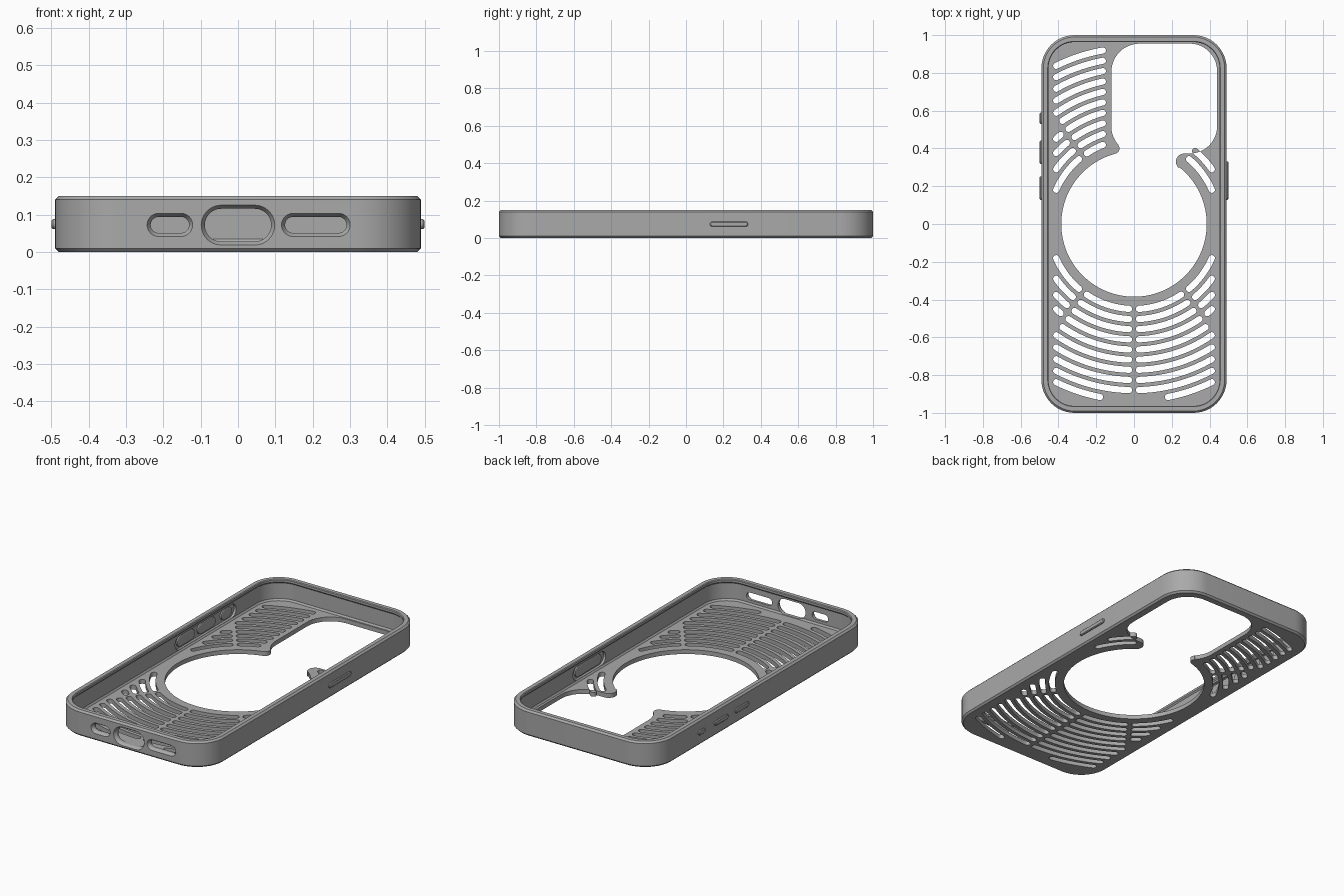
import bpy, bmesh
from math import sin, cos, radians, degrees, acos, asin, pi

cube = bpy.data.objects.get("Cube")
if cube:
    bpy.data.objects.remove(cube, do_unlink=True)

HALF_X, HALF_Y, CORNER = 0.49, 1.0, 0.175
FLOOR, INSET = 0.025, 0.037

grey = bpy.data.materials.new("matte grey")
grey.use_nodes = True
COLOUR = (0.4, 0.4, 0.4, 1)
grey.diffuse_color = COLOUR
grey.node_tree.nodes["Principled BSDF"].inputs["Base Color"].default_value = COLOUR


def add_object(name, mesh):
    obj = bpy.data.objects.new(name, mesh)
    bpy.context.collection.objects.link(obj)
    mesh.materials.clear()
    mesh.materials.append(grey)
    return obj


def arc(cx, cy, r, start, end, n=12):
    angles = [radians(start + (end - start) * i / n) for i in range(n + 1)]
    return [(cx + r * cos(a), cy + r * sin(a)) for a in angles]


def rounded_rect(inset):
    r = CORNER - inset
    x, y = HALF_X - CORNER, HALF_Y - CORNER
    pts = []
    for i, (sx, sy) in enumerate([(1, 1), (-1, 1), (-1, -1), (1, -1)]):
        pts += arc(sx * x, sy * y, r, i * 90, i * 90 + 90)
    return pts


def pill(u0, u1, v0, v1):
    """Outline of a slot with fully round ends."""
    r, v = (v1 - v0) / 2, (v0 + v1) / 2
    return arc(u1 - r, v, r, -90, 90) + arc(u0 + r, v, r, 90, 270)


def loft(name, rings, wrap=False):
    """Skin matching rings; wrap joins last to first, otherwise ends are capped."""
    bm = bmesh.new()
    rows = [[bm.verts.new(p) for p in ring] for ring in rings]
    n = len(rows[0])
    pairs = list(zip(rows, rows[1:])) + ([(rows[-1], rows[0])] if wrap else [])
    for a, b in pairs:
        for i in range(n):
            j = (i + 1) % n
            bm.faces.new((a[i], a[j], b[j], b[i]))
    if not wrap:
        bm.faces.new(rows[0])
        bm.faces.new(rows[-1])
    bmesh.ops.recalc_face_normals(bm, faces=bm.faces)
    mesh = bpy.data.meshes.new(name)
    bm.to_mesh(mesh)
    bm.free()
    return add_object(name, mesh)


def side_pill(name, y0, y1, z0, z1, layers):
    """Pill lying on a side wall; layers are (x, shrink) pairs."""
    return loft(name, [[(x, u, v) for u, v in pill(y0 + s, y1 - s, z0 + s, z1 - s)]
                       for x, s in layers])


def bake(obj):
    deps = bpy.context.evaluated_depsgraph_get()
    mesh = bpy.data.meshes.new_from_object(obj.evaluated_get(deps))
    obj.modifiers.clear()
    obj.data = mesh


def shade(obj):
    bpy.ops.object.select_all(action='DESELECT')
    obj.select_set(True)
    bpy.context.view_layer.objects.active = obj
    bpy.ops.object.shade_smooth_by_angle(angle=radians(30))


# Side wall: one section swept round the rounded rectangle, with a top lip
section = [(INSET, 0), (0.01, 0), (0, 0.01), (0, 0.14), (0.01, 0.15),
           (0.033, 0.15), (INSET, 0.146), (INSET, 0.134), (0.03, 0.126),
           (0.03, 0.035), (INSET, FLOOR)]
wall = loft("side_wall", [[(x, y, z) for x, y in rounded_rect(s)] for s, z in section], wrap=True)

# Countersunk port openings in the front wall
cutters = []
for x0, x1, z0, z1 in [(-0.245, -0.12, 0.04, 0.105), (-0.10, 0.10, 0.017, 0.127),
                       (0.115, 0.302, 0.04, 0.105)]:
    layers = [(-1.01, -0.005), (-0.985, 0.011), (-0.93, 0.011)]
    cutters.append(loft("port_cutter", [[(u, y, v) for u, v in pill(x0 + s, x1 - s, z0 + s, z1 - s)]
                                        for y, s in layers]))

# Shallow recesses behind the side buttons
for side, y0, y1 in [(-1, 0.08, 0.64), (1, 0.08, 0.38)]:
    cutters.append(side_pill("recess_cutter", y0, y1, 0.036, 0.115,
                             [(side * 0.44, 0), (side * 0.474, 0)]))

for cutter in cutters:
    cutter.hide_render = True
    mod = wall.modifiers.new("cut", 'BOOLEAN')
    mod.operation = 'DIFFERENCE'
    mod.solver = 'EXACT'
    mod.object = cutter
bake(wall)
for cutter in cutters:
    bpy.data.objects.remove(cutter, do_unlink=True)
shade(wall)

# Side buttons with a wider pad on the inside of the wall
for name, side, y, half in [("upper_left_switch", -1, 0.56, 0.03), ("volume_up_button", -1, 0.38, 0.062),
                            ("volume_down_button", -1, 0.19, 0.062), ("power_button", 1, 0.23, 0.102)]:
    shade(side_pill(name, y - half, y + half, 0.061, 0.088,
                    [(side * 0.48, 0), (side * 0.495, 0), (side * 0.499, 0.004)]))
    shade(side_pill(name + "_pad", y - half - 0.018, y + half + 0.018, 0.046, 0.104,
                    [(side * 0.476, 0), (side * 0.466, 0), (side * 0.464, 0.003)]))

# Ring opening merged with the camera opening, tips rounded between them
opening = arc(0, 0, 0.385, 104.7, 411.2, 72)
opening += arc(0.265, 0.33, 0.043, 231, 90)
opening += arc(0.295, 0.518, 0.145, -90, 0)
opening += arc(0.295, 0.81, 0.145, 0, 90)
opening += arc(0.03, 0.805, 0.15, 90, 180)
opening += arc(0.03, 0.518, 0.15, 180, 221)
opening += arc(-0.105, 0.40, 0.028, 41, -75)


# Vent slots: concentric arcs, parted by a centre bar and diagonal bars
SLOT, EDGE, DIAGONAL = 0.0165, 0.412, 53


def slot(r, a0, a1):
    start, end = radians(a0), radians(a1)
    pts = arc(0, 0, r + SLOT, a0, a1, 14)
    pts += arc(r * cos(end), r * sin(end), SLOT, a1, a1 + 180, 8)[1:]
    pts += arc(0, 0, r - SLOT, a1, a0, 14)[1:]
    pts += arc(r * cos(start), r * sin(start), SLOT, a0 + 180, a0 + 360, 8)[1:-1]
    return pts


slots = []
for k in range(10):
    r = 0.45 + 0.0537 * k
    outer = degrees(acos(EDGE / r))
    gap = degrees(0.026 / r)
    side_span = (outer, DIAGONAL - gap)
    for sx, sy in [(1, -1), (-1, -1), (-1, 1), (1, 1)]:
        inner_x = 0.165 if sy > 0 else 0.18 if k == 9 else 0.026
        inner_span = (max(outer, DIAGONAL + gap) if outer < DIAGONAL + gap else outer,
                      degrees(acos(inner_x / r)))
        spans = [inner_span, side_span]
        if sx > 0 and sy > 0:
            spans = [side_span] if k < 2 else []
        for a0, a1 in spans:
            if a1 - a0 > 0.5:
                slots.append([(sx * x, sy * y) for x, y in slot(r, a0, a1)])

# Back plate: filled outline with all openings, given thickness
curve = bpy.data.curves.new("back_plate", 'CURVE')
curve.dimensions = '2D'
curve.fill_mode = 'BOTH'
curve.extrude = FLOOR / 2
for pts in [rounded_rect(INSET), opening] + slots:
    spline = curve.splines.new('POLY')
    spline.points.add(len(pts) - 1)
    for point, (x, y) in zip(spline.points, pts):
        point.co = (x, y, 0, 1)
    spline.use_cyclic_u = True
outline = bpy.data.objects.new("plate_outline", curve)
bpy.context.collection.objects.link(outline)
deps = bpy.context.evaluated_depsgraph_get()
plate_mesh = bpy.data.meshes.new_from_object(outline.evaluated_get(deps))
bpy.data.objects.remove(outline, do_unlink=True)
bm = bmesh.new()
bm.from_mesh(plate_mesh)
bmesh.ops.remove_doubles(bm, verts=bm.verts, dist=0.0001)
bmesh.ops.translate(bm, verts=bm.verts, vec=(0, 0, FLOOR / 2))
bmesh.ops.recalc_face_normals(bm, faces=bm.faces)
bm.to_mesh(plate_mesh)
bm.free()
shade(add_object("back_plate", plate_mesh))
